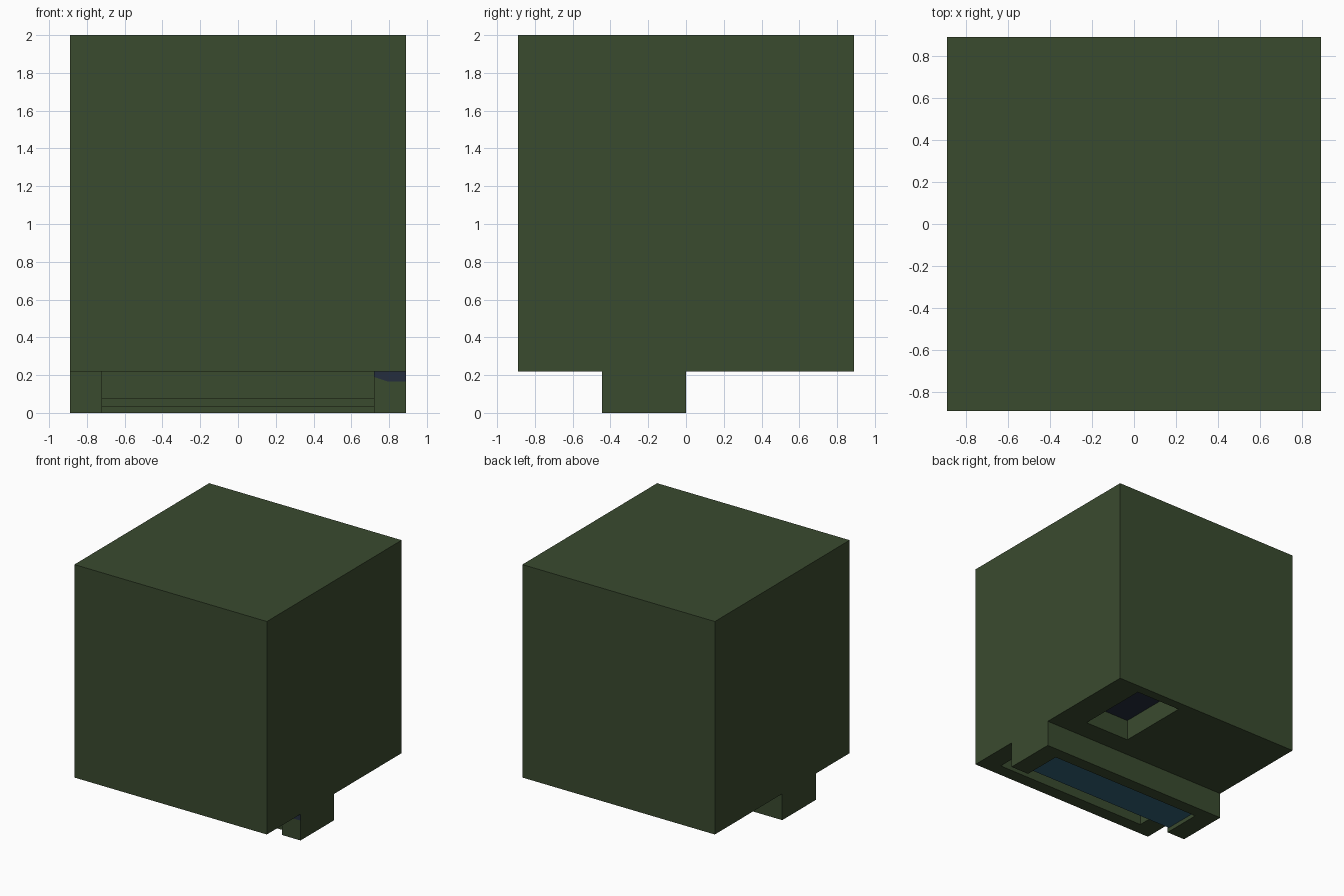
import bpy

if "Cube" in bpy.data.objects:
    bpy.data.objects.remove(bpy.data.objects["Cube"])


def material(name, rgb):
    m = bpy.data.materials.new(name)
    m.diffuse_color = (*rgb, 1)
    m.use_nodes = True
    m.node_tree.nodes["Principled BSDF"].inputs["Base Color"].default_value = m.diffuse_color
    return m


GREEN = material("dark green", (0.042, 0.069, 0.028))
BLUE = material("teal blue", (0.034, 0.127, 0.191))
NAVY = material("navy", (0.018, 0.027, 0.048))


def box(name, lo, hi, mat):
    """Axis-aligned box between two corners."""
    x0, y0, z0 = lo
    x1, y1, z1 = hi
    verts = [(x, y, z) for z in (z0, z1) for x, y in
             ((x0, y0), (x1, y0), (x1, y1), (x0, y1))]
    faces = [(3, 2, 1, 0), (4, 5, 6, 7)]
    faces += [(i, (i + 1) % 4, (i + 1) % 4 + 4, i + 4) for i in range(4)]
    me = bpy.data.meshes.new(name)
    me.from_pydata(verts, [], faces)
    me.materials.append(mat)
    ob = bpy.data.objects.new(name, me)
    bpy.context.collection.objects.link(ob)
    return ob


def boolean(target, other, op):
    """Apply a boolean and remove the helper object."""
    mod = target.modifiers.new(op.lower(), 'BOOLEAN')
    mod.object, mod.operation, mod.solver = other, op, 'EXACT'
    bpy.context.view_layer.objects.active = target
    bpy.ops.object.modifier_apply(modifier=mod.name)
    bpy.data.objects.remove(other)


H = 0.89   # half width of the block
# Main block with the cross ridge below it
body = box("body", (-H, -H, 0.22), (H, H, 2.0), GREEN)
boolean(body, box("ridge", (-H, -0.445, 0), (H, 0, 0.5), GREEN), 'UNION')

# Slot through ridge and underside, and the square socket behind it
boolean(body, box("slot_cutter", (-0.72, -0.78, -0.1), (0.72, -0.105, 0.40), GREEN), 'DIFFERENCE')
boolean(body, box("socket_cutter", (0.22, 0.18, 0.1), (0.64, 0.81, 0.40), GREEN), 'DIFFERENCE')

# Navy lining at the end of the socket
box("socket_lining", (0.22, 0.18, 0.395), (0.64, 0.81, 0.402), NAVY)

# Shelf in the slot, blue underneath
shelf = box("slot_shelf", (-0.72, -0.43, 0.035), (0.72, -0.105, 0.08), GREEN)
shelf.data.materials.append(BLUE)
for f in shelf.data.polygons:
    f.material_index = 1 if f.normal.z < -0.5 else 0

# Small navy patch on the ridge front
me = bpy.data.meshes.new("ridge_patch")
me.from_pydata([(x, -0.447, z) for x, z in
                ((0.72, 0.19), (0.79, 0.167), (H, 0.167), (H, 0.22), (0.72, 0.22))],
               [], [(0, 1, 2, 3, 4)])
me.materials.append(NAVY)
bpy.context.collection.objects.link(bpy.data.objects.new("ridge_patch", me))
